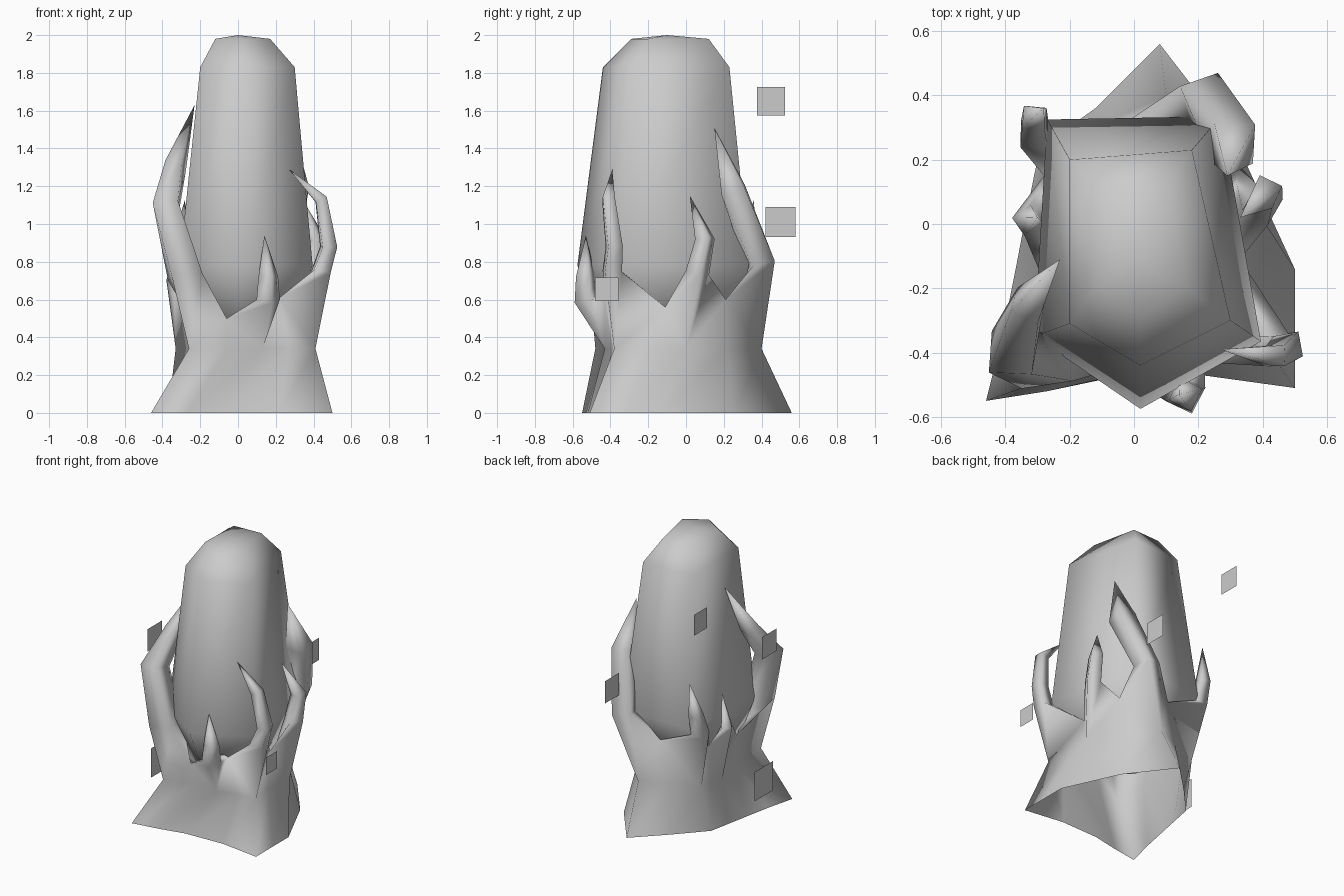
import bpy
from mathutils import Vector

grey = bpy.data.materials.new("stone grey")
grey.diffuse_color = (0.6, 0.6, 0.6, 1)


def make(name, verts, faces, smooth=True):
    mesh = bpy.data.meshes.new(name)
    mesh.from_pydata([tuple(v) for v in verts], [], faces)
    mesh.materials.append(grey)
    for p in mesh.polygons:
        p.use_smooth = smooth
    ob = bpy.data.objects.new(name, mesh)
    bpy.context.collection.objects.link(ob)
    return ob


def skin(rings):
    """Faces joining equal lists of vertex indices, ring by ring."""
    faces = []
    for lo, hi in zip(rings, rings[1:]):
        n = len(lo)
        for i in range(n):
            j = (i + 1) % n
            faces.append((lo[i], lo[j], hi[j], hi[i]))
    return faces


def at(z, pts):
    return [(x, y, z) for x, y in pts]


# Five-sided standing stone
wide = [(0.02, -0.575), (0.395, -0.365), (0.27, 0.335), (-0.27, 0.325), (-0.31, -0.35)]
shoulder = [(0.02, -0.44), (0.3, -0.3), (0.18, 0.23), (-0.2, 0.2), (-0.2, -0.31)]
crown = [(0.02, -0.29), (0.17, -0.2), (0.1, 0.12), (-0.11, 0.11), (-0.12, -0.2)]
verts = (at(0.42, [(x * 0.7, y * 0.7) for x, y in wide]) + at(0.78, wide)
         + at(1.83, shoulder) + at(1.98, crown) + [(0.0, -0.1, 2.0)])
faces = skin([range(k, k + 5) for k in (0, 5, 10, 15)])
faces += [(15 + i, 15 + (i + 1) % 5, 20) for i in range(5)] + [(4, 3, 2, 1, 0)]
make("standing_stone", verts, faces)

# Flared skirt, open below: claw roots and valleys alternate round the ring
foot = [(-0.46, -0.55), (-0.27, -0.52), (-0.08, -0.48), (0.21, -0.47), (0.5, -0.51),
        (0.5, -0.32), (0.5, -0.14), (0.32, 0.25), (0.08, 0.56), (-0.12, 0.36),
        (-0.31, 0.155), (-0.34, 0.0), (-0.37, -0.15), (-0.41, -0.35)]
waist = [(-0.26, -0.48), (-0.06, -0.42), (0.13, -0.43), (0.27, -0.39), (0.41, -0.38),
         (0.38, -0.2), (0.41, 0.0), (0.24, 0.22), (0.1, 0.4), (-0.08, 0.32),
         (-0.29, 0.24), (-0.29, 0.14), (-0.33, 0.06), (-0.25, -0.2)]
valleys = [(-0.06, -0.45, 0.5), (0.22, -0.43, 0.61), (0.33, -0.11, 0.56),
           (0.3, 0.21, 0.6), (-0.02, 0.32, 0.64), (-0.28, 0.15, 0.6),
           (-0.28, -0.18, 0.55)]

# Bent claws rising from the skirt: x, y, z, radius; the last point is the tip
claws = [
    # front left
    [(-0.28, -0.42, 0.72, 0.115), (-0.38, -0.4, 1.1, 0.095),
     (-0.33, -0.25, 1.31, 0.065), (-0.23, -0.11, 1.63)],
    # front
    [(0.16, -0.53, 0.6, 0.065), (0.16, -0.53, 0.72, 0.055), (0.14, -0.53, 0.94)],
    # front right
    [(0.44, -0.39, 0.75, 0.065), (0.48, -0.38, 0.88, 0.055),
     (0.44, -0.41, 1.13, 0.045), (0.27, -0.39, 1.29)],
    # right
    [(0.4, 0.06, 0.74, 0.065), (0.41, 0.1, 0.92, 0.055), (0.33, 0.02, 1.15)],
    # back
    [(0.22, 0.39, 0.8, 0.09), (0.31, 0.25, 1.18, 0.09), (0.29, 0.15, 1.51)],
    # back left
    [(-0.31, 0.28, 0.75, 0.06), (-0.31, 0.33, 0.9, 0.05), (-0.28, 0.36, 1.13)],
    # left
    [(-0.33, 0.01, 0.7, 0.05), (-0.3, 0.02, 0.94)],
]

verts = at(0, foot) + at(0.34, waist) + valleys
faces = skin([range(14), range(14, 28)])
for k, path in enumerate(claws):
    after, before = 28 + k, 28 + (k - 1) % 7
    # web between this claw and the next, split at the valley
    v = 14 + 2 * k + 1
    faces += [(14 + 2 * k, v, after), (v, 14 + (2 * k + 2) % 14, after)]
    # root ring: outside, next valley, inside, previous valley
    verts.append((waist[2 * k][0] * 0.75, waist[2 * k][1] * 0.75, 0.58))
    rings = [[14 + 2 * k, after, len(verts) - 1, before]]
    pts = [Vector((*waist[2 * k], 0.34))] + [Vector(p[:3]) for p in path]
    for i in range(1, len(path)):
        t = (pts[i + 1] - pts[i - 1]).normalized()
        out = Vector((pts[i].x, pts[i].y + 0.05, 0))
        a = (out - t * out.dot(t)).normalized()
        b = t.cross(a)
        rings.append(list(range(len(verts), len(verts) + 4)))
        verts += [pts[i] + path[i - 1][3] * d for d in (a, b, -a, -b)]
    faces += skin(rings)
    verts.append(pts[-1])
    last = rings[-1]
    faces += [(last[i], last[(i + 1) % 4], len(verts) - 1) for i in range(4)]
make("clawed_skirt", verts, faces)

# Floating square flecks facing sideways: x, y, z, size
flecks = [(-0.43, 0.45, 1.65, 0.15), (0.24, 0.5, 1.01, 0.16), (0.56, -0.42, 0.655, 0.125),
          (-0.48, -0.26, 1.23, 0.16), (-0.52, -0.14, 0.3, 0.21)]
for i, (x, y, z, s) in enumerate(flecks):
    h = s / 2
    make(f"floating_fleck_{i + 1}",
         [(x, y - h, z - h), (x, y + h, z - h), (x, y + h, z + h), (x, y - h, z + h)],
         [(0, 1, 2, 3)], smooth=False)
